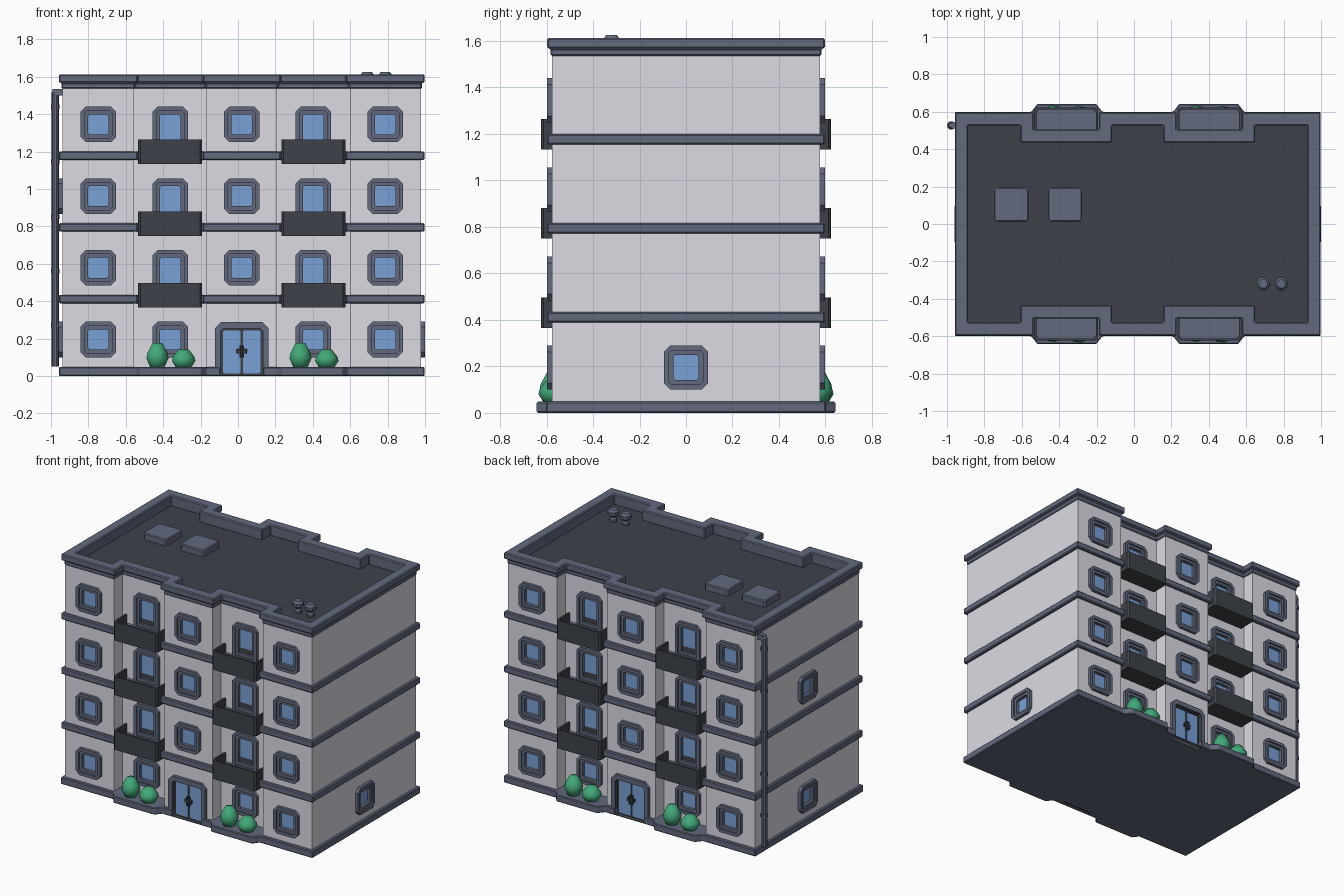
import bpy, bmesh, math
from mathutils import Matrix, Vector

if "Cube" in bpy.data.objects:
    bpy.data.objects.remove(bpy.data.objects["Cube"])

CX = 0.02                       # building centre in x
HX, HY, RY = 0.958, 0.577, 0.485  # wall half width, half depth, recessed bay plane
BAY, BW = 0.3825, 0.195         # bay centre offset and half width
FLOOR = 0.3833
ROOF = 1.539


def mat(name, c):
    m = bpy.data.materials.new(name)
    m.diffuse_color = (*c, 1)
    m.use_nodes = True
    m.node_tree.nodes["Principled BSDF"].inputs["Base Color"].default_value = m.diffuse_color
    return m


WALL = mat("wall_grey", (0.715, 0.71, 0.775))
SLATE = mat("slate_trim", (0.124, 0.142, 0.208))
DARK = mat("dark_charcoal", (0.048, 0.054, 0.067))
GLASS = mat("blue_glass", (0.195, 0.355, 0.68))
GREEN = mat("bush_green", (0.054, 0.39, 0.19))
cutters = bpy.data.collections.new("cutters")
bpy.context.scene.collection.children.link(cutters)


def loft(name, rings, mats, segs=None, caps=(0, 0), closed=False, ang=0.0, smooth=False, bevel=0, cut=False):
    """Skin a stack of equal-length rings; ang turns the part about the building centre."""
    M = Matrix.Translation((CX, 0, 0)) @ Matrix.Rotation(ang, 4, 'Z')
    bm = bmesh.new()
    R = [[bm.verts.new(M @ Vector(p)) for p in r] for r in rings]
    n = len(R[0])
    pairs = list(zip(R, R[1:])) + ([(R[-1], R[0])] if closed else [])
    for k, (a, b) in enumerate(pairs):
        for i in range(n):
            j = (i + 1) % n
            f = bm.faces.new((a[i], a[j], b[j], b[i]))
            f.material_index = segs[k] if segs else 0
    if not closed:
        if caps[0] is not None:
            bm.faces.new(R[0][::-1]).material_index = caps[0]
        if caps[1] is not None:
            bm.faces.new(R[-1]).material_index = caps[1]
    bmesh.ops.recalc_face_normals(bm, faces=bm.faces)
    for f in bm.faces:
        f.smooth = smooth
    me = bpy.data.meshes.new(name)
    bm.to_mesh(me)
    bm.free()
    for m in mats:
        me.materials.append(m)
    ob = bpy.data.objects.new(name, me)
    (cutters if cut else bpy.context.scene.collection).objects.link(ob)
    ob.hide_render = cut
    if cut:
        ob.display_type = 'WIRE'
    if bevel:
        b = ob.modifiers.new("edge_bevel", 'BEVEL')
        b.width, b.segments, b.limit_method = bevel, 1, 'ANGLE'
    return ob


def full_ring(half, z):
    """Complete a front outline with its half-turn copy."""
    return [(x, y, z) for x, y in half] + [(-x, -y, z) for x, y in half]


def outline(d, z):
    """Building plan with four recessed bays, offset outwards by d."""
    a, b = BAY + BW - d, BAY - BW + d
    Y, r = -(HY + d), -(RY + d)
    h = [(-HX - d, Y), (-a, Y), (-a, r), (-b, r), (-b, Y)]
    return full_ring(h + [(-x, y) for x, y in h[::-1]], z)


def rect8(hw, z0, z1, c, y, x=0.0, cb=None):
    """Upright chamfered rectangle facing -y."""
    cb = c if cb is None else cb
    return [(x - hw + cb, y, z0), (x + hw - cb, y, z0), (x + hw, y, z0 + cb), (x + hw, y, z1 - c),
            (x + hw - c, y, z1), (x - hw + c, y, z1), (x - hw, y, z1 - c), (x - hw, y, z0 + cb)]


def box(name, x0, x1, y0, y1, z0, z1, m, ang=0.0, c=0.0005):
    def ring(k, z):
        a, b, e, d = x0 + k, x1 - k, y0 + k, y1 - k
        return [(a + c, e, z), (b - c, e, z), (b, e + c, z), (b, d - c, z),
                (b - c, d, z), (a + c, d, z), (a, d - c, z), (a, e + c, z)]
    return loft(name, [ring(0, z0), ring(0, z1 - c / 2), ring(c / 2, z1)], [m], ang=ang)


def turned(name, x, y, prof, m, n=12, ang=0.0, smooth=False):
    rings = [[(x + r * math.cos(t * math.tau / n), y + r * math.sin(t * math.tau / n), z)
              for t in range(n)] for r, z in prof]
    return loft(name, rings, [m], ang=ang, smooth=smooth)


def opening(name, x, plane, z0, z1, ang, cb=0.028):
    """Stepped frame with glass sunk into the wall, used for windows and balcony doors."""
    def r(inset, w, c, low):
        return rect8(0.095 - inset, z0 + inset, z1 - inset, c, -(plane + w), x, low)
    k = cb / 0.028
    rings = [r(0, -0.004, 0.028, cb), r(0, 0.021, 0.028, cb), r(0.022, 0.021, 0.012, 0.012 * k),
             r(0.022, 0.011, 0.012, 0.012 * k), r(0.041, 0.011, 0.008, 0.008 * k),
             r(0.041, -0.012, 0.008, 0.008 * k)]
    loft(name, rings, [SLATE, GLASS], caps=(None, 1), ang=ang)
    loft("cutter", [r(0.038, w, 0.008, 0.008 * k) for w in (0.03, -0.02)], [WALL], ang=ang, cut=True)


def entrance(ang):
    """Double door: chamfered surround, dark leaf frame, two panes, handles."""
    def r(hw, z0, z1, c, w):
        return rect8(hw, z0, z1, c, -(HY + w), 0, 0.001)
    rings = [r(0.143, 0.002, 0.288, 0.032, -0.004), r(0.143, 0.002, 0.288, 0.032, 0.021),
             r(0.113, 0.004, 0.254, 0.014, 0.021), r(0.113, 0.004, 0.254, 0.014, -0.012)]
    loft("entrance_frame", rings, [SLATE, DARK], segs=[0, 0, 1], caps=(None, 1), ang=ang)
    loft("cutter", [r(0.116, -0.05, 0.257, 0.014, w) for w in (0.03, -0.02)], [WALL], ang=ang, cut=True)
    for s in (-1, 1):
        loft("door_pane", [rect8(0.046, 0.014, 0.244, 0.006, -(HY + w), s * 0.053) for w in (-0.013, -0.005)],
             [GLASS], ang=ang)
        box("door_handle", s * 0.009 - 0.004, s * 0.009 + 0.004, -HY - 0.012, -HY + 0.01,
            0.1, 0.162, DARK, ang)
    box("door_lock", -0.027, 0.027, -HY - 0.008, -HY + 0.008, 0.12, 0.143, DARK, ang)


def balcony(x, z, ang):
    """Solid-sided balcony tray, its back edge buried in the wall."""
    def ring(t, h):
        a, f, c = 0.171 - t, -(0.624 - t), 0.012
        return [(x - a, -0.48, h), (x - a, f + c, h), (x - a + c, f, h),
                (x + a - c, f, h), (x + a, f + c, h), (x + a, -0.48, h)]
    loft("balcony", [ring(0, z + 0.366), ring(0, z + 0.497), ring(0.013, z + 0.497), ring(0.013, z + 0.436)],
         [DARK, SLATE], caps=(0, 1), ang=ang)


# Walls with dark roof deck on top, opened up by the window cutters
walls = loft("walls", [outline(0, 0.004), outline(0, ROOF)], [WALL, DARK], caps=(0, 1))
cut = walls.modifiers.new("window_holes", 'BOOLEAN')
cut.operation, cut.solver, cut.operand_type, cut.collection = 'DIFFERENCE', 'EXACT', 'COLLECTION', cutters

# Parapet with coping
loft("parapet", [outline(d, z) for d, z in ((-0.05, 1.535), (-0.05, 1.613), (0.02, 1.613), (0.02, 1.568),
                                            (0.005, 1.568), (0.005, 1.535))], [SLATE], closed=True, bevel=0.006)

# Floor bands
for k in range(1, 4):
    z = 0.005 + FLOOR * k
    loft("floor_band", [outline(d, h) for d, h in ((-0.01, z), (0.02, z), (0.02, z + 0.045), (-0.01, z + 0.045))],
         [SLATE], closed=True, bevel=0.006)

# Plinth with bed projections under the bays and a notch at each entrance
h = [(-0.978, -0.6), (-0.569, -0.6), (-0.537, -0.642), (-0.222, -0.642), (-0.189, -0.6), (-0.113, -0.6), (-0.113, -0.55)]
h += [(-x, y) for x, y in h[::-1]]
loft("plinth", [full_ring(h, 0), full_ring(h, 0.048)], [SLATE], bevel=0.005)

# Front and back facades
for ang in (0, math.pi):
    for k in range(4):
        z = FLOOR * k
        for x in (-0.767, 0, 0.767):
            if x or k:
                opening("window", x, HY, z + 0.1, z + 0.29, ang)
        for x in (-BAY, BAY):
            if k:
                opening("balcony_door", x, RY, z + 0.04, z + 0.29, ang, cb=0.001)
                balcony(x, z - FLOOR, ang)
            else:
                opening("window", x, RY, 0.1, 0.29, ang)
    entrance(ang)
    for x in (-BAY, BAY):
        for dx, r, top in ((-0.07, 0.061, 0.175), (0.07, 0.065, 0.142)):
            hh = top - 0.04
            turned("bush", x + dx, -0.571, [(r * 0.6, 0.04), (r, 0.04 + hh * 0.4), (r * 0.9, 0.04 + hh * 0.62),
                   (r * 0.45, top)], GREEN, 9, ang, True)

# Side windows
opening("side_window", 0, HX, 0.1, 0.29, math.pi / 2)
for z in (0, 2 * FLOOR):
    opening("side_window", 0, HX, z + 0.1, z + 0.29, -math.pi / 2)

# Drainpipe with collars and top elbow
px, py = -0.977 - CX, 0.527
turned("drainpipe", px, py, [(0.019, 0.05), (0.019, 1.515), (0.013, 1.535)], SLATE, 10)
for z in (0.27, 0.56, 0.85, 1.145, 1.44):
    turned("pipe_collar", px, py, [(0.023, z - 0.012), (0.023, z + 0.012)], SLATE, 10)
box("pipe_elbow", px, -HX + 0.01, py - 0.017, py + 0.017, 1.5, 1.535, SLATE)

# Roof hatches and vents
for x in (-0.656, -0.369):
    box("roof_hatch", x - CX - 0.092, x - CX + 0.092, 0.012, 0.195, 1.53, 1.585, SLATE, c=0.012)
for x in (0.691, 0.788):
    turned("roof_vent", x - CX, -0.32, [(0.024, 1.53), (0.024, 1.56), (0.018, 1.57), (0.036, 1.588),
                                        (0.036, 1.61), (0.024, 1.626)], SLATE, 10)
